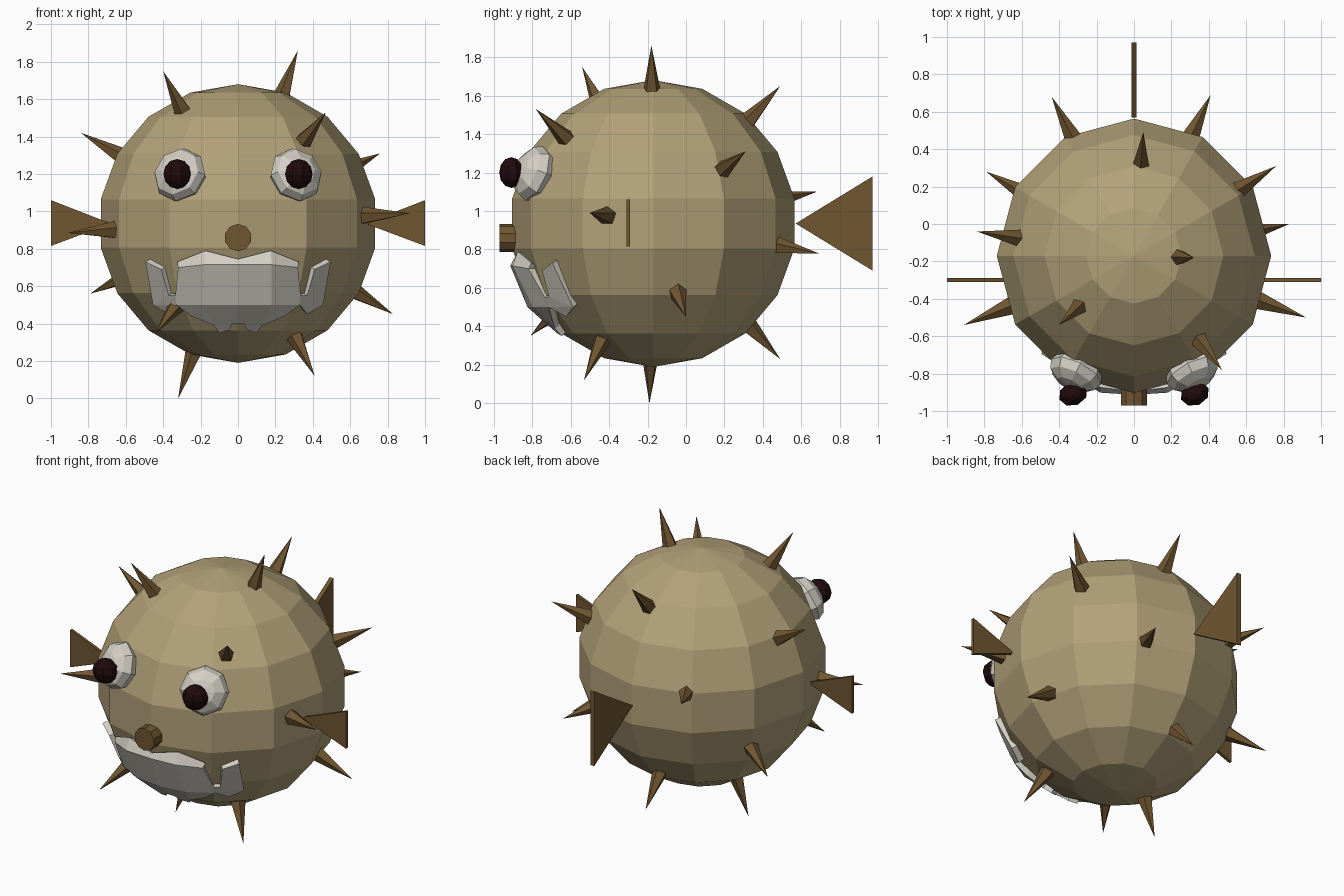
import bpy, bmesh, math
from mathutils import Vector, Matrix

old = bpy.data.objects.get("Cube")
if old:
    bpy.data.objects.remove(old, do_unlink=True)

CENTRE = Vector((0, -0.17, 0.935))
RADIUS = 0.745


def material(name, rgb):
    mat = bpy.data.materials.new(name)
    mat.use_nodes = True
    mat.diffuse_color = (*rgb, 1)
    mat.node_tree.nodes["Principled BSDF"].inputs["Base Color"].default_value = (*rgb, 1)
    return mat


TAN = material("tan skin", (0.45, 0.36, 0.19))
BROWN = material("brown horn", (0.16, 0.092, 0.03))
WHITE = material("off white", (0.66, 0.63, 0.56))
DARK = material("dark pupil", (0.014, 0.003, 0.004))


def finish(name, bm, mat):
    bmesh.ops.recalc_face_normals(bm, faces=bm.faces)
    mesh = bpy.data.meshes.new(name)
    bm.to_mesh(mesh)
    bm.free()
    mesh.materials.append(mat)
    obj = bpy.data.objects.new(name, mesh)
    bpy.context.collection.objects.link(obj)
    return obj


def facing(direction):
    return Vector(direction).to_track_quat("Z", "Y").to_matrix().to_4x4()


def ball(name, mat, centre, scale, segments, rings, turn=Matrix()):
    bm = bmesh.new()
    matrix = Matrix.Translation(centre) @ turn @ Matrix.Diagonal((*scale, 1))
    bmesh.ops.create_uvsphere(bm, u_segments=segments, v_segments=rings, radius=1, matrix=matrix)
    return finish(name, bm, mat)


def cone(name, mat, start, end, r1, r2, sides):
    start, end = Vector(start), Vector(end)
    bm = bmesh.new()
    matrix = Matrix.Translation((start + end) / 2) @ facing(end - start)
    bmesh.ops.create_cone(bm, cap_ends=True, segments=sides, radius1=r1, radius2=r2,
                          depth=(end - start).length, matrix=matrix)
    return finish(name, bm, mat)


def fin(name, corners, thickness):
    # Flat triangle extruded evenly to both sides
    points = [Vector(c) for c in corners]
    normal = (points[1] - points[0]).cross(points[2] - points[0]).normalized()
    bm = bmesh.new()
    face = bm.faces.new([bm.verts.new(p - normal * thickness / 2) for p in points])
    out = bmesh.ops.extrude_face_region(bm, geom=[face], use_keep_orig=True)
    verts = [v for v in out["geom"] if isinstance(v, bmesh.types.BMVert)]
    bmesh.ops.translate(bm, verts=verts, vec=normal * thickness)
    return finish(name, bm, BROWN)


# Round body
ball("body", TAN, CENTRE, (RADIUS,) * 3, 12, 9)

# Eyes, side fins
for label, s in (("left", 1), ("right", -1)):
    eye = Vector((0.31 * s, -0.79, 1.195))
    ball(label + "_eye", WHITE, eye, (0.15, 0.15, 0.095), 8, 6, facing(eye - CENTRE))
    ball(label + "_pupil", DARK, (0.325 * s, -0.908, 1.2), (0.08, 0.063, 0.08), 8, 6,
         Matrix.Rotation(math.pi / 8, 4, "Z"))
    fin(label + "_side_fin", [(0.68 * s, -0.3, 0.935), (s, -0.3, 0.815), (s, -0.3, 1.06)], 0.02)

# Tail fin and snout
fin("tail_fin", [(0, 0.57, 0.935), (0, 0.97, 0.69), (0, 0.97, 1.18)], 0.028)
cone("snout", BROWN, (0, -0.85, 0.86), (0, -0.97, 0.86), 0.073, 0.073, 10)

# Radial spikes, given by their tips
TIPS = [
    (0.32, -0.18, 1.86), (-0.40, -0.54, 1.75), (0.47, -0.78, 1.53),
    (0.05, 0.49, 1.65), (-0.84, -0.04, 1.42), (0.76, 0.31, 1.31),
    (0.92, -0.50, 0.99), (-0.91, -0.54, 0.885), (0.41, 0.69, 0.78),
    (-0.44, 0.68, 1.10), (-0.79, 0.28, 0.56), (0.83, 0.0, 0.45),
    (-0.44, -0.81, 0.35), (-0.32, -0.19, 0.0), (0.41, -0.53, 0.12),
    (-0.05, 0.49, 0.23),
]
for i, tip in enumerate(TIPS):
    tip = Vector(tip)
    base = CENTRE + (tip - CENTRE).normalized() * 0.71
    cone(f"spike_{i + 1}", BROWN, base, tip, 0.05, 0, 5)

# Jaw plate: half outline as (x, z, distance from body centre), mirrored
P = {
    "lip_mid": (0, 0.745, 0.75), "lip_peak": (0.175, 0.79, 0.74), "lip_end": (0.325, 0.73, 0.74),
    "top_mid": (0, 0.715, 0.775), "top_in": (0.18, 0.715, 0.785), "top_out": (0.32, 0.7, 0.76),
    "low_mid": (0, 0.5, 0.785), "low_in": (0.18, 0.5, 0.785), "low_out": (0.33, 0.5, 0.77),
    "notch": (0.335, 0.55, 0.76), "inner": (0.37, 0.55, 0.76), "fang_in": (0.41, 0.69, 0.75),
    "fang_tip": (0.495, 0.73, 0.75), "corner": (0.455, 0.5, 0.755), "under": (0.37, 0.45, 0.76),
    "edge": (0.25, 0.44, 0.765), "tooth_a": (0.13, 0.39, 0.76), "tooth_b": (0.1, 0.35, 0.76),
    "tooth_c": (0.05, 0.365, 0.76), "tooth_d": (0.03, 0.4, 0.76), "chin": (0, 0.4, 0.76),
}
FACES = [
    "top_mid top_in lip_peak lip_mid", "top_in top_out lip_end lip_peak",
    "low_mid low_in top_in top_mid", "low_in low_out notch top_out top_in",
    "low_out corner inner notch", "corner fang_tip fang_in inner",
    "chin tooth_d tooth_a low_in low_mid", "tooth_d tooth_c tooth_b tooth_a",
    "tooth_a edge low_out low_in", "under corner low_out",
]
bm = bmesh.new()
verts = {}
for key, (x, z, r) in P.items():
    y = CENTRE.y - math.sqrt(r * r - x * x - (z - CENTRE.z) ** 2)
    verts[key] = bm.verts.new((x, y, z))
for names in FACES:
    bm.faces.new([verts[n] for n in names.split()])
jaw = finish("jaw_plate", bm, WHITE)
mirror = jaw.modifiers.new("mirror", "MIRROR")
mirror.use_clip = True
shell = jaw.modifiers.new("shell", "SOLIDIFY")
shell.thickness = 0.05
shell.offset = -1
